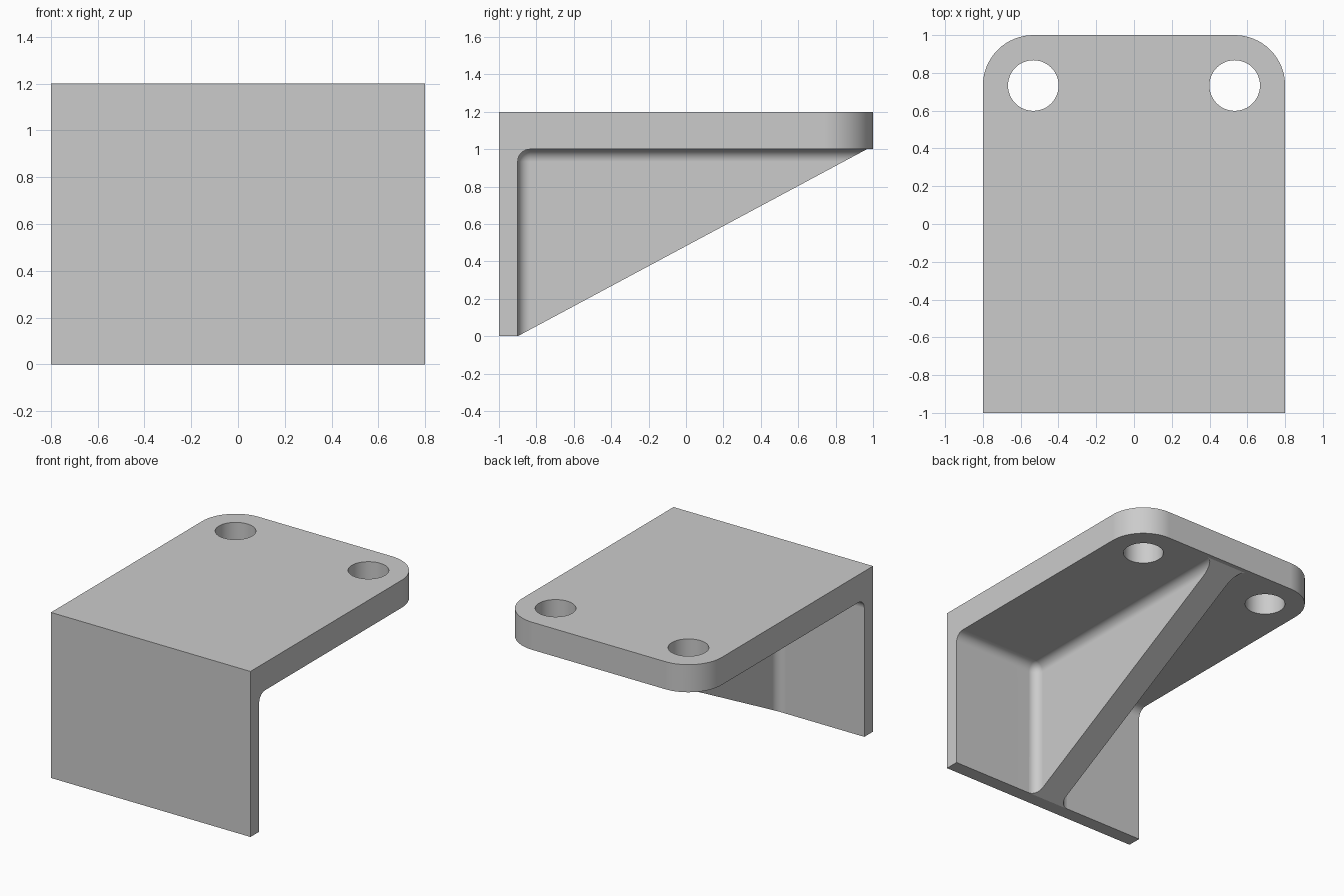
import bpy, bmesh, math
from mathutils import Vector

cube = bpy.data.objects.get("Cube")
if cube:
    bpy.data.objects.remove(cube, do_unlink=True)

WIDTH, HEIGHT, PLATE, WALL = 0.8, 1.2, 0.2, 0.1   # half width, height, thicknesses
UNDER = HEIGHT - PLATE
CORNER, HOLE, FILLET, RIB = 0.267, 0.134, 0.067, 0.1

grey = bpy.data.materials.new("plain grey")
grey.use_nodes = True
colour = (0.6, 0.6, 0.6, 1)
grey.diffuse_color = colour
grey.node_tree.nodes["Principled BSDF"].inputs["Base Color"].default_value = colour


def prism(name, points, sweep):
    """Closed solid made by sweeping a flat outline along a vector."""
    bm = bmesh.new()
    face = bm.faces.new([bm.verts.new(p) for p in points])
    swept = bmesh.ops.extrude_face_region(bm, geom=[face])["geom"]
    bmesh.ops.translate(bm, vec=Vector(sweep),
                        verts=[v for v in swept if isinstance(v, bmesh.types.BMVert)])
    bmesh.ops.recalc_face_normals(bm, faces=bm.faces)
    mesh = bpy.data.meshes.new(name)
    bm.to_mesh(mesh)
    bm.free()
    obj = bpy.data.objects.new(name, mesh)
    bpy.context.collection.objects.link(obj)
    mesh.materials.append(grey)
    return obj


def arc(cx, cy, radius, start, end, steps, z):
    angles = [math.radians(start + (end - start) * i / steps) for i in range(steps + 1)]
    return [(cx + radius * math.cos(a), cy + radius * math.sin(a), z) for a in angles]


# Block with rounded back corners
cx, cy = WIDTH - CORNER, 1 - CORNER
outline = [(-WIDTH, -1, 0), (WIDTH, -1, 0)]
outline += arc(cx, cy, CORNER, 0, 90, 16, 0) + arc(-cx, cy, CORNER, 90, 180, 16, 0)
bracket = prism("bracket", outline, (0, 0, HEIGHT))
cutters = []

# Filleted pockets leave the wall, the plate and the central rib
for side in (-1, 1):
    x0, x1, y0, y1 = side * RIB, side * 1.3, WALL - 1, 1.5
    pocket = prism("pocket_cutter", [(x0, y0, -0.5), (x1, y0, -0.5),
                                     (x1, y1, -0.5), (x0, y1, -0.5)], (0, 0, UNDER + 0.5))
    bevel = pocket.modifiers.new("fillet", 'BEVEL')
    bevel.width, bevel.segments = FILLET, 8
    cutters.append(pocket)

# Wedge slopes the rib from the wall foot to the plate edge
slope = (0.967 + 1 - WALL) / UNDER
wedge = [(-1.5, WALL - 1 - 0.2 * slope, -0.2), (-1.5, 0.967, UNDER),
         (-1.5, 1.5, UNDER), (-1.5, 1.5, -0.2)]
cutters.append(prism("slope_cutter", wedge, (3, 0, 0)))

# Screw holes, concentric with the rounded corners
for side in (-1, 1):
    ring = arc(side * cx, cy, HOLE, 0, 360, 48, 0.8)[:-1]
    cutters.append(prism("hole_cutter", ring, (0, 0, 0.6)))

for cutter in cutters:
    cut = bracket.modifiers.new(cutter.name, 'BOOLEAN')
    cut.operation, cut.solver, cut.object = 'DIFFERENCE', 'EXACT', cutter

# Bake the cuts, then drop the cutters
bpy.context.view_layer.update()
baked = bpy.data.meshes.new_from_object(bracket.evaluated_get(
    bpy.context.evaluated_depsgraph_get()))
bracket.modifiers.clear()
bracket.data = baked
for cutter in cutters:
    bpy.data.objects.remove(cutter, do_unlink=True)

# Smooth fillets and holes, flat main faces
bpy.ops.object.select_all(action='DESELECT')
bpy.context.view_layer.objects.active = bracket
bracket.select_set(True)
bpy.ops.object.shade_smooth_by_angle(angle=math.radians(25))
weighted = bracket.modifiers.new("even shading", 'WEIGHTED_NORMAL')
weighted.keep_sharp = True
